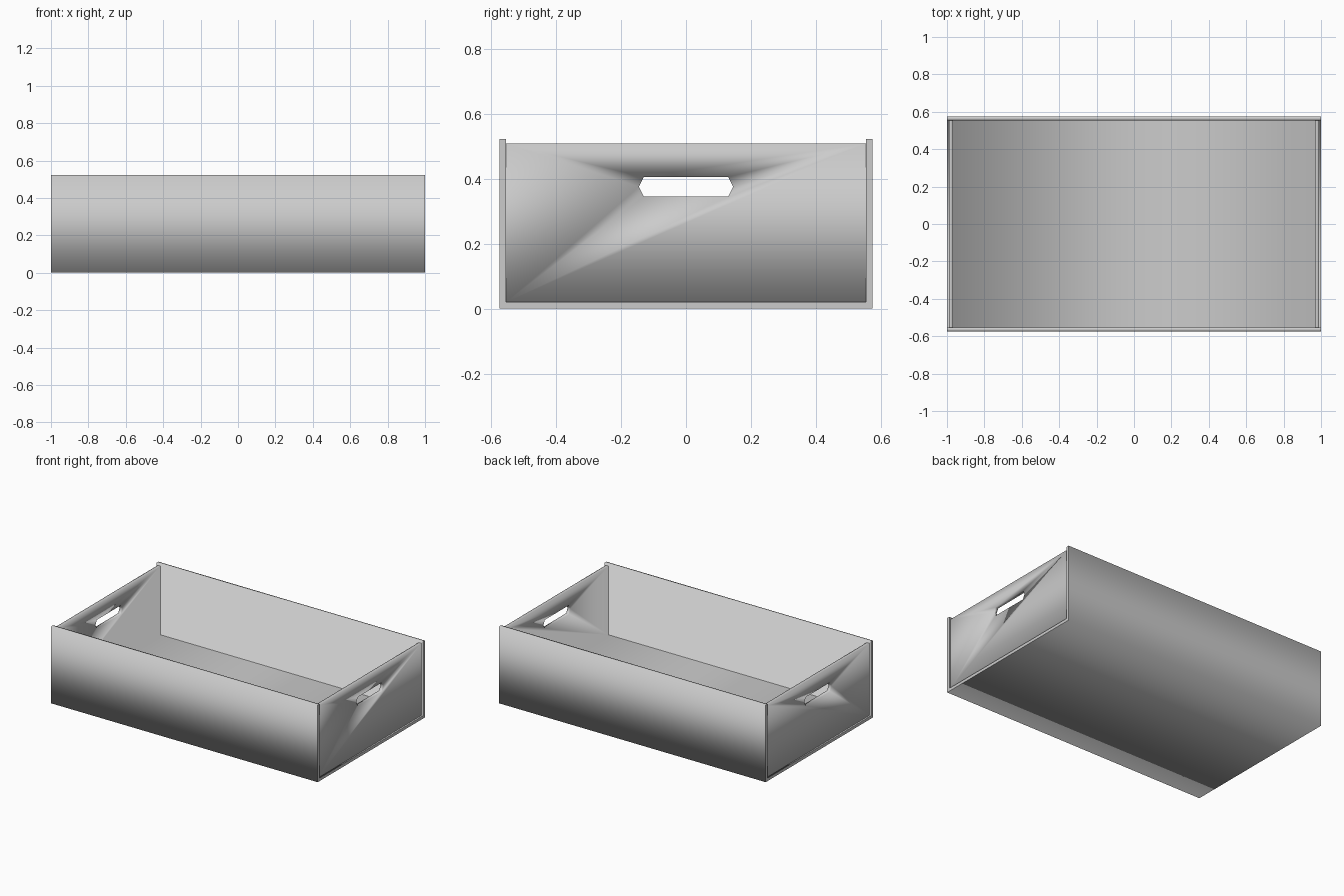
import bpy
import bmesh
from mathutils import Vector

cube = bpy.data.objects.get("Cube")
if cube:
    bpy.data.objects.remove(cube, do_unlink=True)

grey = bpy.data.materials.new("plain_grey")
grey.use_nodes = True
grey.diffuse_color = (0.6, 0.6, 0.6, 1)
grey.node_tree.nodes["Principled BSDF"].inputs["Base Color"].default_value = grey.diffuse_color


def u_profile(half, bottom, top, wall):
    """Closed outline of a U-shaped channel as (across, height) pairs."""
    inner, floor = half - wall, bottom + wall
    return [(-half, bottom), (half, bottom), (half, top), (inner, top),
            (inner, floor), (-inner, floor), (-inner, top), (-half, top)]


def extrude_profile(name, profile, axis, half_length):
    """Extrude an outline along x or y, with smooth sides and flat end caps."""
    def place(across, height):
        if axis == "x":
            return Vector((-half_length, across, height))
        return Vector((across, -half_length, height))

    bm = bmesh.new()
    cap = bm.faces.new([bm.verts.new(place(a, h)) for a, h in profile])
    length = Vector((1, 0, 0)) if axis == "x" else Vector((0, 1, 0))
    result = bmesh.ops.extrude_face_region(bm, geom=[cap], use_keep_orig=True)
    moved = [v for v in result["geom"] if isinstance(v, bmesh.types.BMVert)]
    bmesh.ops.translate(bm, verts=moved, vec=length * 2 * half_length)
    bmesh.ops.recalc_face_normals(bm, faces=bm.faces[:])
    for face in bm.faces:
        face.smooth = abs(face.normal.dot(length)) < 0.5
    mesh = bpy.data.meshes.new(name)
    bm.to_mesh(mesh)
    bm.free()
    mesh.materials.append(grey)
    obj = bpy.data.objects.new(name, mesh)
    bpy.context.collection.objects.link(obj)
    return obj


HALF_LENGTH, HALF_WIDTH, HEIGHT, WALL = 1.0, 0.574, 0.522, 0.02

# Outer channel: front wall, underside and back wall
extrude_profile("front_back_shell", u_profile(HALF_WIDTH, 0, HEIGHT, WALL),
                "x", HALF_LENGTH)

# Inner channel: floor and the two slightly lower, recessed end walls
ends = extrude_profile("floor_and_end_walls", u_profile(0.99, WALL, 0.508, 0.022),
                       "y", HALF_WIDTH - WALL)

# Six-sided handle holes through both end walls
hole = [(-0.145, 0.375), (-0.13, 0.345), (0.13, 0.345),
        (0.145, 0.375), (0.13, 0.405), (-0.13, 0.405)]
cutter = extrude_profile("handle_cutter", hole, "x", 1.2)
cutter.hide_render = True
cut = ends.modifiers.new("handle_holes", "BOOLEAN")
cut.operation = "DIFFERENCE"
cut.solver = "EXACT"
cut.object = cutter
bpy.context.view_layer.objects.active = ends
bpy.ops.object.modifier_apply(modifier=cut.name)
bpy.data.objects.remove(cutter, do_unlink=True)
